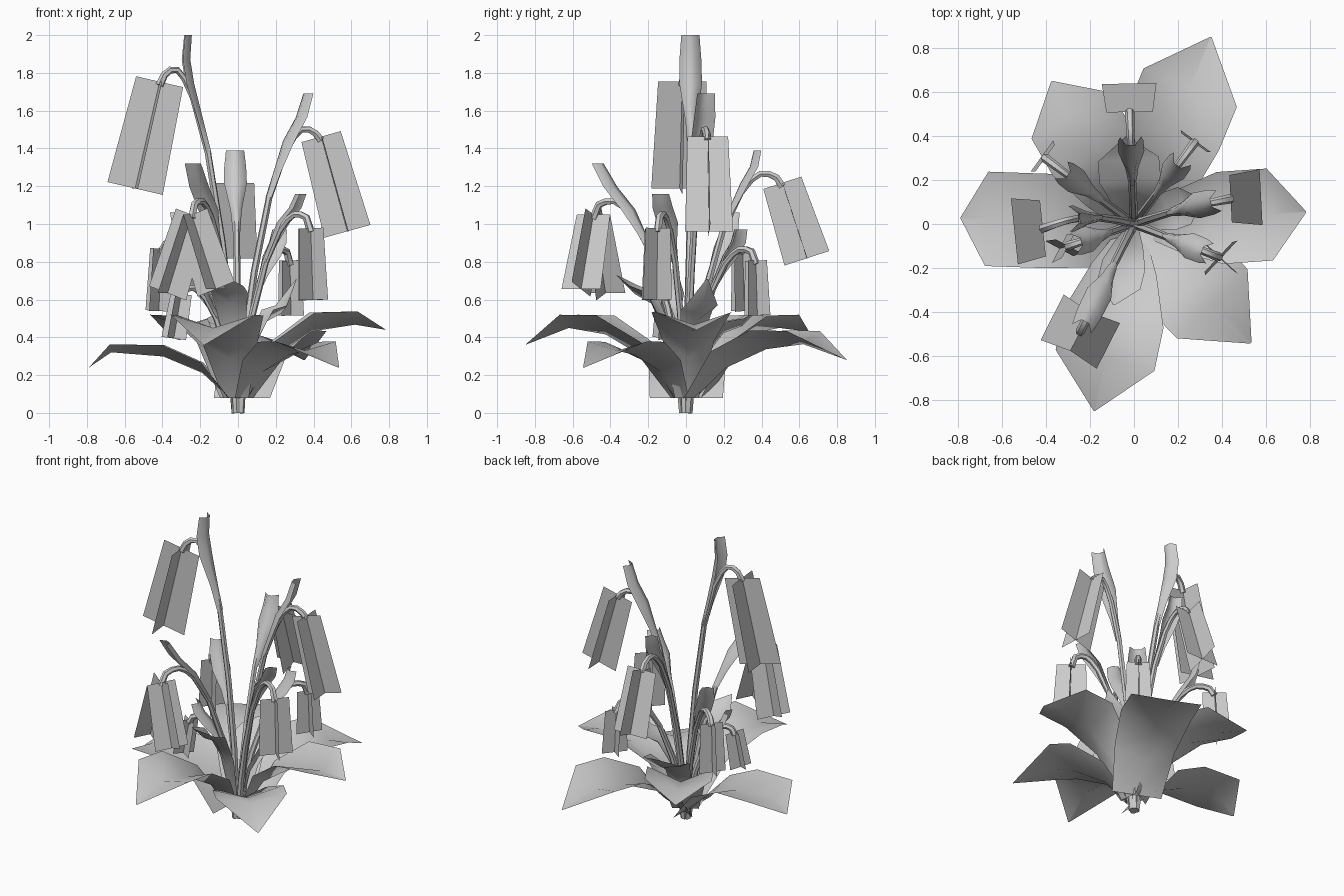
import bpy
from math import radians, sin, cos, pi, atan2, hypot
from mathutils import Vector

if "Cube" in bpy.data.objects:
    bpy.data.objects.remove(bpy.data.objects["Cube"], do_unlink=True)

grey = bpy.data.materials.new("plain_grey")
grey.use_nodes = True
COLOUR = (0.6, 0.6, 0.6, 1)
grey.diffuse_color = COLOUR
grey.node_tree.nodes["Principled BSDF"].inputs["Base Color"].default_value = COLOUR
UP = Vector((0, 0, 1))


def finish(obj, angle=None):
    if not obj.data.materials:
        obj.data.materials.append(grey)
    if angle:
        bpy.ops.object.select_all(action='DESELECT')
        obj.select_set(True)
        bpy.context.view_layer.objects.active = obj
        bpy.ops.object.shade_smooth_by_angle(angle=radians(angle))
    return obj


def strip(name, rows, angle=None):
    """Sheet joining equally long rows of points."""
    n = len(rows[0])
    faces = [(i * n + j, i * n + j + 1, (i + 1) * n + j + 1, (i + 1) * n + j)
             for i in range(len(rows) - 1) for j in range(n - 1)]
    mesh = bpy.data.meshes.new(name)
    mesh.from_pydata([p for row in rows for p in row], [], faces)
    mesh.validate()
    obj = bpy.data.objects.new(name, mesh)
    bpy.context.collection.objects.link(obj)
    return finish(obj, angle)


def axes(azimuth):
    out = Vector((cos(azimuth), sin(azimuth), 0))
    return out, UP.cross(out)


# Broad folded leaves: raised edges and a pointed drooping end
def leaf(name, azimuth, length, half, peak, tip, base=0.3, corner=0.74, lift=1.0):
    out, side = axes(radians(azimuth))
    rows = []
    for r, rise, w, edge in ((0.06, 0, base, 0), (0.24, 0.47, 0.5 + base / 2, 0.09),
                             (0.5, 0.78, 1, 0.1), (corner, 0.86, 1, 0.07)):
        mid = out * r * length + UP * (0.08 + (peak - 0.08) * rise)
        rows.append([mid - side * half * w + UP * edge * lift, mid,
                     mid + side * half * w + UP * edge * lift])
    end = out * length + UP * tip
    rows.append([end - side * 0.004, end, end + side * 0.004])
    strip(name, rows, 60)


for k, spec in enumerate((
        (258, 0.87, 0.23, 0.51, 0.36, 0.3, 0.73), (178, 0.79, 0.215, 0.36, 0.24, 0.9, 0.85, 0.6),
        (4, 0.785, 0.21, 0.53, 0.44, 0.3, 0.79), (67.6, 0.92, 0.23, 0.41, 0.28, 0.7, 0.73),
        (120, 0.75, 0.21, 0.51, 0.43, 0.4, 0.76),
        (-45.5, 0.76, 0.225, 0.37, 0.24, 0.3, 0.67, 0.7))):
    leaf(f"outer_leaf_{k + 1}", *spec)
for k, spec in enumerate(((256, 0.38, 0.1, 0.72, 0.73), (95, 0.4, 0.14, 0.52, 0.56),
                          (20, 0.33, 0.09, 0.6, 0.71))):
    leaf(f"inner_leaf_{k + 1}", *spec, lift=0.6)


# Shared arch of every stem: (share of reach, share of height)
ARCH = ((0.03, 0), (0.08, 0.25), (0.2, 0.5), (0.38, 0.76), (0.57, 0.92), (0.68, 0.975),
        (0.77, 1), (0.86, 1), (0.94, 0.985), (1, 0.955))


def tube(name, points, radii):
    curve = bpy.data.curves.new(name, 'CURVE')
    curve.dimensions = '3D'
    curve.bevel_depth = 1
    curve.bevel_resolution = 1
    curve.use_fill_caps = True
    spline = curve.splines.new('POLY')
    spline.points.add(len(points) - 1)
    for point, co, radius in zip(spline.points, points, radii):
        point.co = (*co, 1)
        point.radius = radius
    temp = bpy.data.objects.new(name + "_path", curve)
    bpy.context.collection.objects.link(temp)
    bpy.context.view_layer.update()
    mesh = bpy.data.meshes.new_from_object(
        temp.evaluated_get(bpy.context.evaluated_depsgraph_get()))
    bpy.data.objects.remove(temp, do_unlink=True)
    obj = bpy.data.objects.new(name, mesh)
    bpy.context.collection.objects.link(obj)
    return finish(obj, 50)


# Two crossed panels hanging from a stem end
def blossom(name, top, azimuth, lean, length, width, twist=0):
    out, side = axes(radians(azimuth))
    lean = radians(lean)
    down = out * sin(lean) - UP * cos(lean)
    across = out * cos(lean) + UP * sin(lean)
    for k in range(2):
        a = radians(twist) + k * pi / 2
        wide = across * cos(a) + side * sin(a)
        rows = [[p - wide * w / 2, p, p + wide * w / 2]
                for p, w in ((top, width * 0.9), (top + down * length, width * 1.06))]
        strip(f"{name}_panel_{k + 1}", rows)


def flower(name, x, y, height, bow, drop, bract, blossoms):
    out, side = axes(atan2(y, x))
    reach = hypot(x, y)

    def at(r, h):
        return out * reach * r + side * bow * sin(pi * r) + UP * height * h

    points = [at(r, h) for r, h in ARCH]
    points[-1] -= UP * drop
    tube(name + "_stem", points, [0.022 - 0.005 * sin(pi * i / 9) for i in range(10)])
    for k, spec in enumerate(blossoms):
        blossom(f"{name}_blossom_{k + 1}", points[-1] + UP * 0.02, *spec)
    # Channelled bract rising past the bend of the stem, hollow side outward
    share, top = bract
    start, end = at(0.38, 0.76), at(share, top / height)
    bend = at(0.6, 0.96)
    neck = start.lerp(bend, 0.45)
    rows = []
    for p, w in ((start, 0.02), (neck, 0.03), (bend, 0.06),
                 (bend.lerp(end, 0.5) + out * 0.015, 0.058), (end, 0.048)):
        rim = p + out * w * 0.4
        ridge = p - out * 0.018
        rows.append([rim - side * w, ridge - side * w * 0.4,
                     ridge + side * w * 0.4, rim + side * w])
    # Level tip
    for p in rows[-1]:
        p.z = top
    strip(name + "_bract", rows, 60)


flower("tall_left", -0.415, -0.02, 1.815, -0.04, 0, (0.63, 2.0),
       [(186, 13, 0.58, 0.285)])
flower("right", 0.44, 0.115, 1.5, 0.01, -0.01, (0.84, 1.69),
       [(3, 15.5, 0.52, 0.24)])
flower("back", -0.02, 0.51, 1.265, 0, 0.01, (0.74, 1.39),
       [(91, 18, 0.42, 0.235)])
flower("front_twin", -0.245, -0.49, 1.12, 0, 0.04, (0.94, 1.32),
       [(153, 19, 0.44, 0.22), (-27, 20, 0.42, 0.22)])
flower("front_right", 0.385, -0.15, 1.05, 0, 0.045, (0.85, 1.16),
       [(-22, 2, 0.38, 0.205, -21)])
flower("back_left", -0.405, 0.3, 0.91, 0, 0.02, (0.78, 1.06),
       [(144, 3, 0.33, 0.165)])
flower("back_right", 0.275, 0.37, 0.865, 0, 0.04, (0.76, 0.97),
       [(54, 2, 0.29, 0.16)])
flower("low_left", -0.3, -0.1, 0.66, 0, 0.02, (0.86, 0.76),
       [(197, 10, 0.24, 0.14, 45)])
